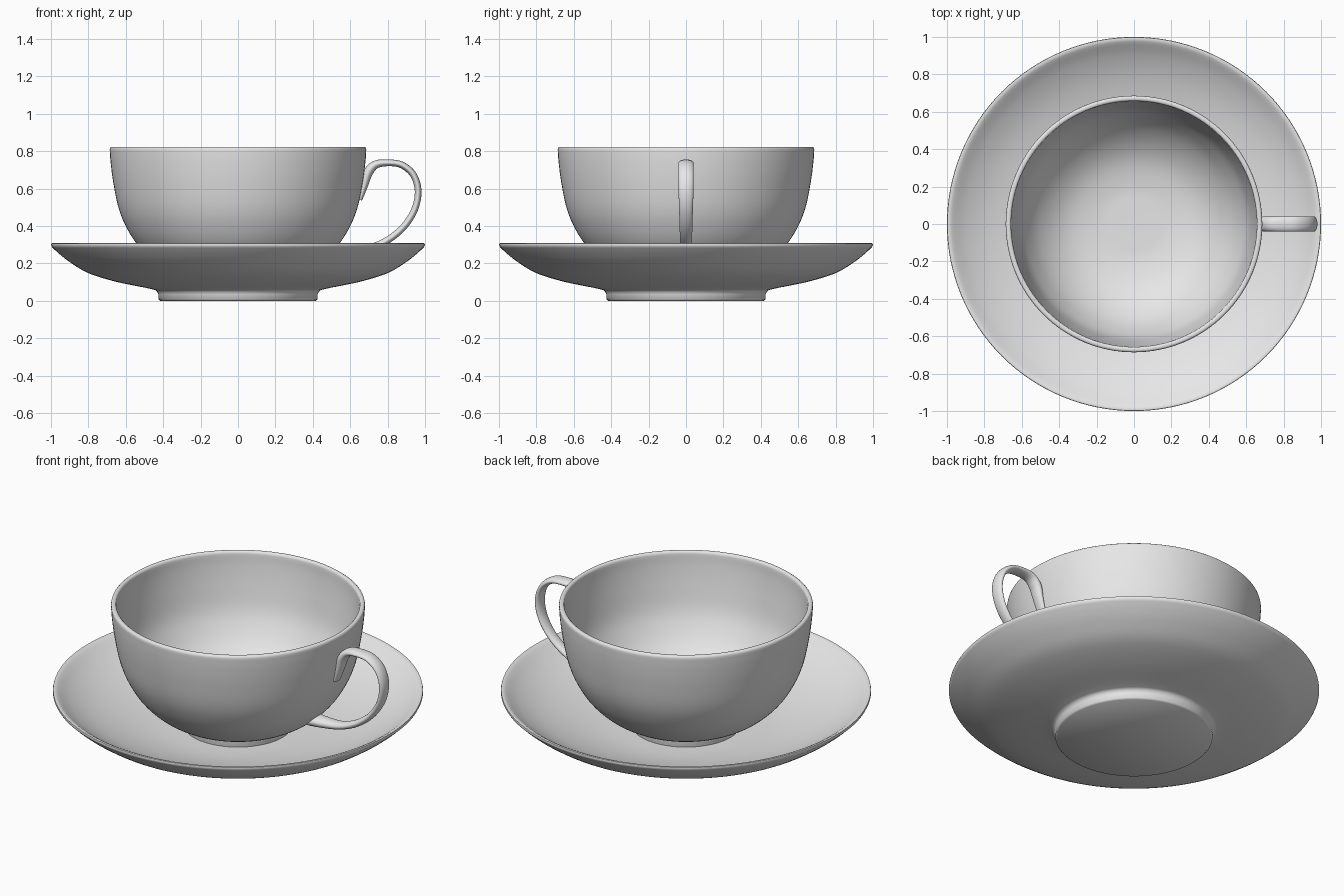
import bpy, bmesh, math
from mathutils import Vector

if "Cube" in bpy.data.objects:
    bpy.data.objects.remove(bpy.data.objects["Cube"])

china = bpy.data.materials.new("white_china")
china.diffuse_color = (0.8, 0.8, 0.8, 1)
china.use_nodes = True
china.node_tree.nodes["Principled BSDF"].inputs["Base Color"].default_value = china.diffuse_color


def smooth_path(pts, steps=5):
    """Catmull-Rom curve through a list of points of any dimension."""
    p = [Vector(q) for q in pts]
    p = [2 * p[0] - p[1]] + p + [2 * p[-1] - p[-2]]
    out = []
    for i in range(1, len(p) - 2):
        a, b, c, d = p[i - 1:i + 3]
        for s in range(steps):
            t = s / steps
            out.append(0.5 * (2 * b + (c - a) * t + (2 * a - 5 * b + 4 * c - d) * t * t
                              + (3 * b - a - 3 * c + d) * t ** 3))
    return out + [p[-2]]


def finish(bm, name, angle):
    bmesh.ops.recalc_face_normals(bm, faces=bm.faces)
    mesh = bpy.data.meshes.new(name)
    bm.to_mesh(mesh)
    bm.free()
    mesh.materials.append(china)
    ob = bpy.data.objects.new(name, mesh)
    bpy.context.collection.objects.link(ob)
    bpy.ops.object.select_all(action='DESELECT')
    ob.select_set(True)
    bpy.context.view_layer.objects.active = ob
    bpy.ops.object.shade_smooth_by_angle(angle=math.radians(angle))


def skin(bm, rings):
    """Join successive vertex rings with quads."""
    n = len(rings[0])
    for a, b in zip(rings, rings[1:]):
        for i in range(n):
            j = (i + 1) % n
            bm.faces.new((a[i], a[j], b[j], b[i]))
    bm.faces.new(rings[0])
    bm.faces.new(rings[-1])


def lathe(name, profile, n=128):
    bm = bmesh.new()
    rings = []
    for r, z in profile:
        rings.append([bm.verts.new((r * math.cos(2 * math.pi * i / n),
                                    r * math.sin(2 * math.pi * i / n), z)) for i in range(n)])
    skin(bm, rings)
    finish(bm, name, 45)


# Saucer: foot and underside, thin rim, dished top
saucer_under = [(0.44, 0.057), (0.49, 0.069), (0.63, 0.097), (0.75, 0.13),
                (0.83, 0.163), (0.91, 0.215), (0.96, 0.255), (0.995, 0.288)]
saucer_top = [(0.975, 0.302), (0.9, 0.25), (0.8, 0.199), (0.68, 0.157),
              (0.55, 0.125), (0.42, 0.107), (0.25, 0.1), (0.1, 0.1)]
lathe("saucer", [(0.415, 0.0), (0.424, 0.008), (0.426, 0.035), (0.431, 0.048)]
      + smooth_path(saucer_under)
      + [(1.0, 0.298), (0.998, 0.307), (0.99, 0.309)] + smooth_path(saucer_top))

# Cup: foot ring, rounded bowl, rounded lip, inside wall
cup_outer = [(0.3, 0.14), (0.37, 0.167), (0.46, 0.224), (0.545, 0.31), (0.605, 0.41),
             (0.642, 0.51), (0.668, 0.64), (0.681, 0.74), (0.686, 0.808)]
cup_inner = [(0.657, 0.808), (0.652, 0.74), (0.638, 0.64), (0.612, 0.51), (0.574, 0.42),
             (0.515, 0.33), (0.43, 0.25), (0.33, 0.195), (0.2, 0.165), (0.08, 0.16)]
lathe("cup", [(0.295, 0.098), (0.298, 0.115)] + smooth_path(cup_outer)
      + [(0.684, 0.818), (0.678, 0.823), (0.665, 0.823), (0.659, 0.818)]
      + smooth_path(cup_inner))

# Handle: oval section swept along a loop; x, z, half thickness, half width
loop = [(0.652, 0.54, 0.012, 0.03), (0.676, 0.62, 0.02, 0.036), (0.695, 0.685, 0.026, 0.04),
        (0.735, 0.728, 0.022, 0.04), (0.8, 0.738, 0.018, 0.041), (0.875, 0.727, 0.018, 0.041),
        (0.937, 0.675, 0.018, 0.041), (0.963, 0.59, 0.018, 0.04), (0.945, 0.49, 0.018, 0.037),
        (0.885, 0.395, 0.018, 0.034), (0.795, 0.322, 0.019, 0.033), (0.69, 0.278, 0.021, 0.035),
        (0.58, 0.265, 0.028, 0.044), (0.49, 0.265, 0.036, 0.055)]
path = smooth_path(loop, 6)
bm = bmesh.new()
rings = []
for k, p in enumerate(path):
    q0, q1 = path[max(k - 1, 0)], path[min(k + 1, len(path) - 1)]
    side = Vector((q0[1] - q1[1], q1[0] - q0[0])).normalized()
    ring = []
    for i in range(20):
        a = 2 * math.pi * i / 20
        s = math.cos(a) * p[2]
        ring.append(bm.verts.new((p[0] + side.x * s, math.sin(a) * p[3], p[1] + side.y * s)))
    rings.append(ring)
skin(bm, rings)
finish(bm, "handle", 60)
